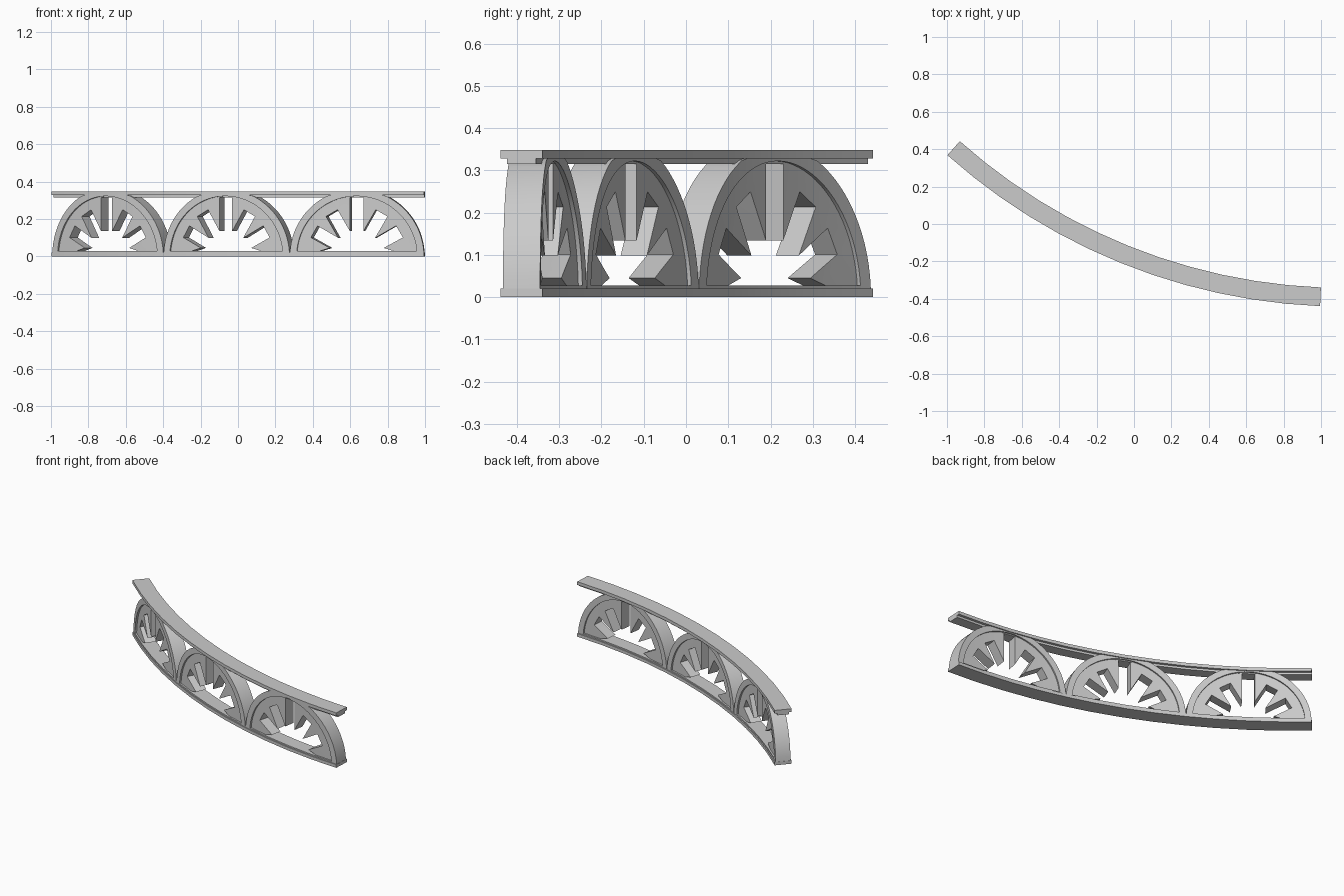
import bpy, bmesh, math
from mathutils import Vector

if "Cube" in bpy.data.objects:
    bpy.data.objects.remove(bpy.data.objects["Cube"], do_unlink=True)

CENTRE = Vector((1.129, 2.755))     # centre of the plan curve
R = 3.147                           # radius of the centreline
START, SWEEP = math.radians(228.3), math.radians(39.3)
LENGTH = R * SWEEP
UNITS = 3
UNIT = LENGTH / UNITS
STEPS = 12                          # straight pieces along the curve

grey = bpy.data.materials.new("light_grey")
grey.use_nodes = True
tone = (0.6, 0.6, 0.6, 1)
grey.diffuse_color = tone
grey.node_tree.nodes["Principled BSDF"].inputs["Base Color"].default_value = tone


def bent_prism(name, outline, half_depth, offset=0.0):
    """Extrude an elevation outline (distance, height), then bend it in plan."""
    bm = bmesh.new()
    face = bm.faces.new([bm.verts.new((s + offset, -half_depth, z)) for s, z in outline])
    ext = bmesh.ops.extrude_face_region(bm, geom=[face], use_keep_orig=True)
    for v in ext["geom"]:
        if isinstance(v, bmesh.types.BMVert):
            v.co.y = half_depth
    bmesh.ops.triangulate(bm, faces=bm.faces[:])
    for i in range(1, STEPS):
        bmesh.ops.bisect_plane(bm, geom=bm.verts[:] + bm.edges[:] + bm.faces[:],
                               plane_co=(LENGTH * i / STEPS, 0, 0), plane_no=(1, 0, 0))
    bmesh.ops.recalc_face_normals(bm, faces=bm.faces[:])
    for v in bm.verts:
        a, r = START + v.co.x / R, R - v.co.y
        v.co.x, v.co.y = CENTRE.x + r * math.cos(a), CENTRE.y + r * math.sin(a)
    bmesh.ops.triangulate(bm, faces=bm.faces[:])
    mesh = bpy.data.meshes.new(name)
    bm.to_mesh(mesh)
    bm.free()
    mesh.materials.append(grey)
    obj = bpy.data.objects.new(name, mesh)
    bpy.context.collection.objects.link(obj)
    bpy.ops.object.select_all(action='DESELECT')
    obj.select_set(True)
    bpy.context.view_layer.objects.active = obj
    bpy.ops.object.shade_smooth_by_angle(angle=math.radians(25))
    return obj


def box(s0, s1, z0, z1):
    return [(s0, z0), (s1, z0), (s1, z1), (s0, z1)]


def arc(radius, floor, ceiling=1.0, n=40):
    """Upper arc from right to left, starting at floor height."""
    a0 = math.asin(floor / radius)
    angles = [a0 + (math.pi - 2 * a0) * i / n for i in range(n + 1)]
    return [(radius * math.cos(a), min(radius * math.sin(a), ceiling)) for a in angles]


def ray_opening(floor, half_width):
    """Fan of five slots joined at the hub, open at the floor, left to right."""
    tip = half_width / math.sin(math.radians(15))
    right = []
    for deg, reach in ((90, 0.315), (60, 0.267), (30, 0.264)):
        a = math.radians(deg)
        along = Vector((math.cos(a), math.sin(a)))
        side = Vector((along.y, -along.x)) * half_width
        ends = [along * reach - side, along * reach + side]
        right += ends[1:] if deg == 90 else ends
        if deg > 30:
            b = a - math.radians(15)
            right.append(Vector((math.cos(b), math.sin(b))) * tip)
    right = [tuple(p) for p in right] + [(0.144, 0.045), (0.2, floor)]
    return [(-s, z) for s, z in reversed(right)] + right


# Rails running the whole length
bent_prism("bottom_rail", box(0, LENGTH, 0, 0.02), 0.05)
bent_prism("top_rail", box(0, LENGTH, 0.328, 0.348), 0.05)
bent_prism("top_rail_fillet", box(0, LENGTH, 0.315, 0.328), 0.034)

# Arches, each with a raised rim, a sill and a pierced recessed panel
rim = arc(0.359, 0.02, 0.328) + arc(0.322, 0.02)[::-1]
panel = arc(0.328, 0.028, 0.326) + ray_opening(0.028, 0.036)
for i in range(UNITS):
    mid = (i + 0.5) * UNIT
    bent_prism(f"arch_rim_{i + 1}", rim, 0.044, mid)
    bent_prism(f"arch_sill_{i + 1}", box(-0.322, 0.322, 0.02, 0.028), 0.044, mid)
    bent_prism(f"arch_panel_{i + 1}", panel, 0.034, mid)
